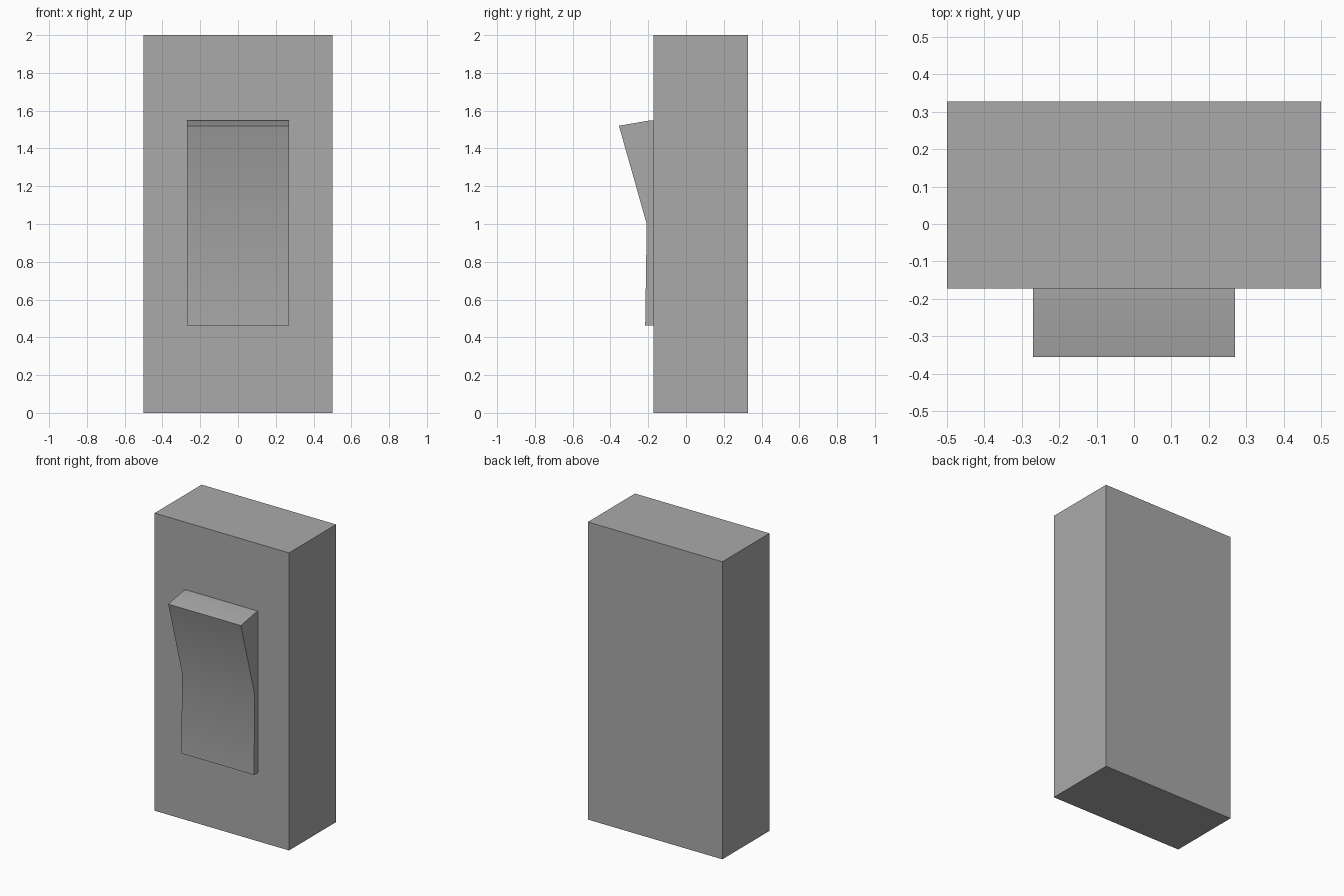
import bpy
import bmesh

if "Cube" in bpy.data.objects:
    bpy.data.objects.remove(bpy.data.objects["Cube"], do_unlink=True)

grey = bpy.data.materials.new("mid grey")
grey.use_nodes = True
color = (0.4, 0.4, 0.4, 1)
grey.diffuse_color = color
grey.node_tree.nodes["Principled BSDF"].inputs["Base Color"].default_value = color

FRONT, BACK = -0.172, 0.328      # faces of the housing
BOTTOM, TOP = 0.437, 1.568       # height range of the frames
HALF, RIM, LIP = 0.296, 0.026, 0.028


def finish(name, bm):
    bmesh.ops.recalc_face_normals(bm, faces=bm.faces)
    mesh = bpy.data.meshes.new(name)
    bm.to_mesh(mesh)
    bm.free()
    mesh.materials.append(grey)
    obj = bpy.data.objects.new(name, mesh)
    bpy.context.collection.objects.link(obj)
    return obj


def prism(name, profile, half_width):
    """Extrude a (y, z) profile along x, centred on x = 0."""
    bm = bmesh.new()
    face = bm.faces.new([bm.verts.new((-half_width, y, z)) for y, z in profile])
    out = bmesh.ops.extrude_face_region(bm, geom=[face])["geom"]
    verts = [v for v in out if isinstance(v, bmesh.types.BMVert)]
    bmesh.ops.translate(bm, verts=verts, vec=(2 * half_width, 0, 0))
    return finish(name, bm)


def frame(name, y, direction):
    """Open rectangular rim standing on a housing face, sunk slightly into it."""
    bm = bmesh.new()
    sunk = 0.01
    corners = [(-HALF, BOTTOM), (HALF, BOTTOM), (HALF, TOP), (-HALF, TOP)]
    face = bm.faces.new([bm.verts.new((x, y - direction * sunk, z)) for x, z in corners])
    bm.normal_update()
    bmesh.ops.inset_region(bm, faces=[face], thickness=RIM)
    bmesh.ops.delete(bm, geom=[face], context="FACES")
    out = bmesh.ops.extrude_face_region(bm, geom=bm.faces[:])["geom"]
    verts = [v for v in out if isinstance(v, bmesh.types.BMVert)]
    bmesh.ops.translate(bm, verts=verts, vec=(0, direction * (LIP + sunk), 0))
    return finish(name, bm)


# Housing block
prism("housing", [(FRONT, 0), (BACK, 0), (BACK, 2), (FRONT, 2)], 0.5)

# Raised rims on both faces
frame("front_frame", FRONT, -1)
frame("back_frame", BACK, 1)

# Rocker: upper half tilts out, lower half lies almost flush
rocker = prism("rocker", [
    (FRONT + 0.01, BOTTOM + RIM), (-0.216, BOTTOM + RIM), (-0.208, 1.0),
    (-0.355, 1.52), (-0.2, TOP - RIM + 0.005), (FRONT + 0.01, TOP - RIM + 0.005),
], HALF - RIM)

# Soft bend across the rocker face, crisp outer edges
bpy.ops.object.select_all(action="DESELECT")
rocker.select_set(True)
bpy.context.view_layer.objects.active = rocker
bpy.ops.object.shade_smooth_by_angle()
